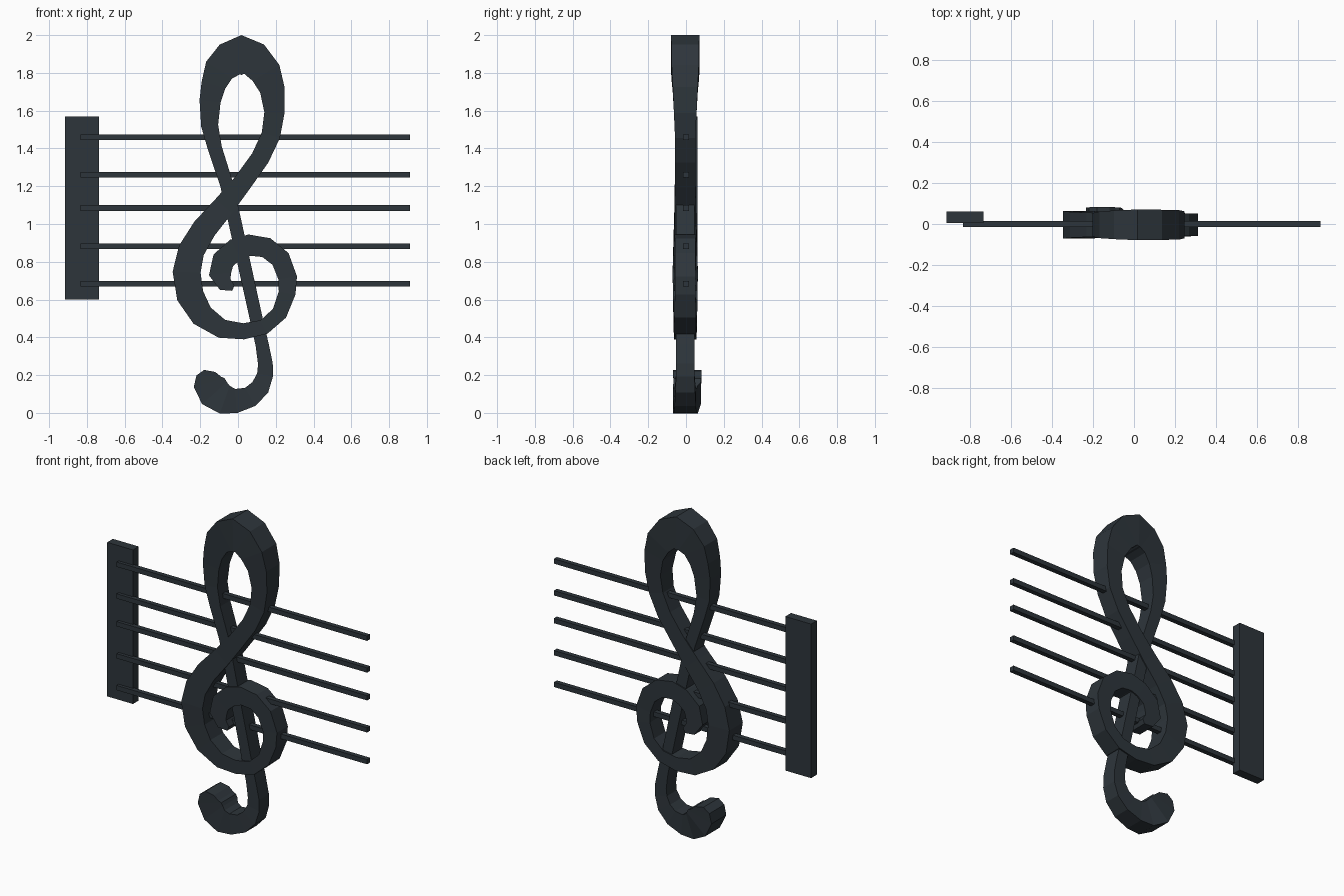
import bpy, bmesh
from mathutils import Vector

slate = bpy.data.materials.new("dark slate")
slate.diffuse_color = (0.027, 0.036, 0.044, 1)


def finish(bm, name):
    bmesh.ops.recalc_face_normals(bm, faces=bm.faces)
    me = bpy.data.meshes.new(name)
    bm.to_mesh(me)
    bm.free()
    me.materials.append(slate)
    ob = bpy.data.objects.new(name, me)
    bpy.context.collection.objects.link(ob)
    return ob


def box(name, x0, x1, y0, y1, z0, z1):
    bm = bmesh.new()
    bmesh.ops.create_cube(bm, size=1)
    for v in bm.verts:
        v.co = ((x0 + x1) / 2 + v.co.x * (x1 - x0),
                (y0 + y1) / 2 + v.co.y * (y1 - y0),
                (z0 + z1) / 2 + v.co.z * (z1 - z0))
    return finish(bm, name)


# Clef centre line from the tail tip to the spiral end: x, z, stroke width
path = [
    (-.15, .222, .06), (-.155, .195, .13), (-.152, .16, .17), (-.125, .105, .175),
    (-.07, .07, .156), (-.01, .063, .128), (.065, .085, .11), (.118, .135, .1),
    (.143, .2, .085), (.145, .26, .078), (.128, .36, .07), (.105, .46, .068),
    (-.06, 1.21, .07), (-.122, 1.4, .075), (-.15, 1.52, .09), (-.148, 1.65, .112),
    (-.13, 1.735, .13), (-.1, 1.815, .163), (-.045, 1.87, .19), (.02, 1.895, .21),
    (.085, 1.873, .187), (.148, 1.8, .165), (.182, 1.71, .132), (.193, 1.59, .107),
    (.174, 1.47, .1), (.118, 1.35, .098), (.025, 1.22, .1), (-.075, 1.095, .115),
    (-.178, .975, .13), (-.247, .86, .14), (-.272, .745, .148), (-.253, .62, .145),
    (-.19, .515, .125), (-.085, .445, .1), (.03, .432, .085), (.138, .455, .08),
    (.22, .528, .083), (.26, .635, .09), (.263, .715, .1), (.225, .815, .105),
    (.15, .875, .108), (.06, .888, .113), (-.013, .865, .118), (-.078, .808, .12),
    (-.095, .735, .118), (-.068, .68, .08), (-.025, .66, .03),
]
# Half depth along the stroke: station index, half depth
depth_keys = [(0, .076), (3, .072), (5, .06), (8, .049), (14, .05), (19, .075), (21, .072),
              (24, .054), (27, .056), (30, .067), (33, .06), (38, .054), (46, .06)]


def half_depth(i):
    for (a, da), (b, db) in zip(depth_keys, depth_keys[1:]):
        if i <= b:
            return da + (db - da) * (i - a) / (b - a)
    return depth_keys[-1][1]


# Clef: rectangular section swept along the stroke
bm = bmesh.new()
rings = []
for i, (x, z, w) in enumerate(path):
    a, b = path[max(i - 1, 0)], path[min(i + 1, len(path) - 1)]
    p = Vector((x, z))
    # bisect the neighbouring directions so uneven spacing does not skew the section
    t = Vector((0, 0))
    for d in (p - Vector(a[:2]), Vector(b[:2]) - p):
        if d.length > 0:
            t += d.normalized()
    t.normalize()
    nx, nz = -t.y * w / 2, t.x * w / 2
    h = half_depth(i)
    yc = .007 if i < 4 else -.004
    rings.append([bm.verts.new((x + s * nx, yc + q * h, z + s * nz))
                  for s, q in ((1, -1), (-1, -1), (-1, 1), (1, 1))])
for r0, r1 in zip(rings, rings[1:]):
    for k in range(4):
        m = (k + 1) % 4
        bm.faces.new((r0[k], r0[m], r1[m], r1[k]))
bm.faces.new(rings[0])
bm.faces.new(rings[-1])
finish(bm, "treble_clef")

# Five staff lines
for n, z in enumerate((.683, .883, 1.085, 1.26, 1.46)):
    box(f"staff_line_{n + 1}", -.835, .91, -.015, .015, z - .015, z + .015)

# End plate behind the left ends of the lines
box("end_plate", -.915, -.735, .005, .062, .60, 1.57)
